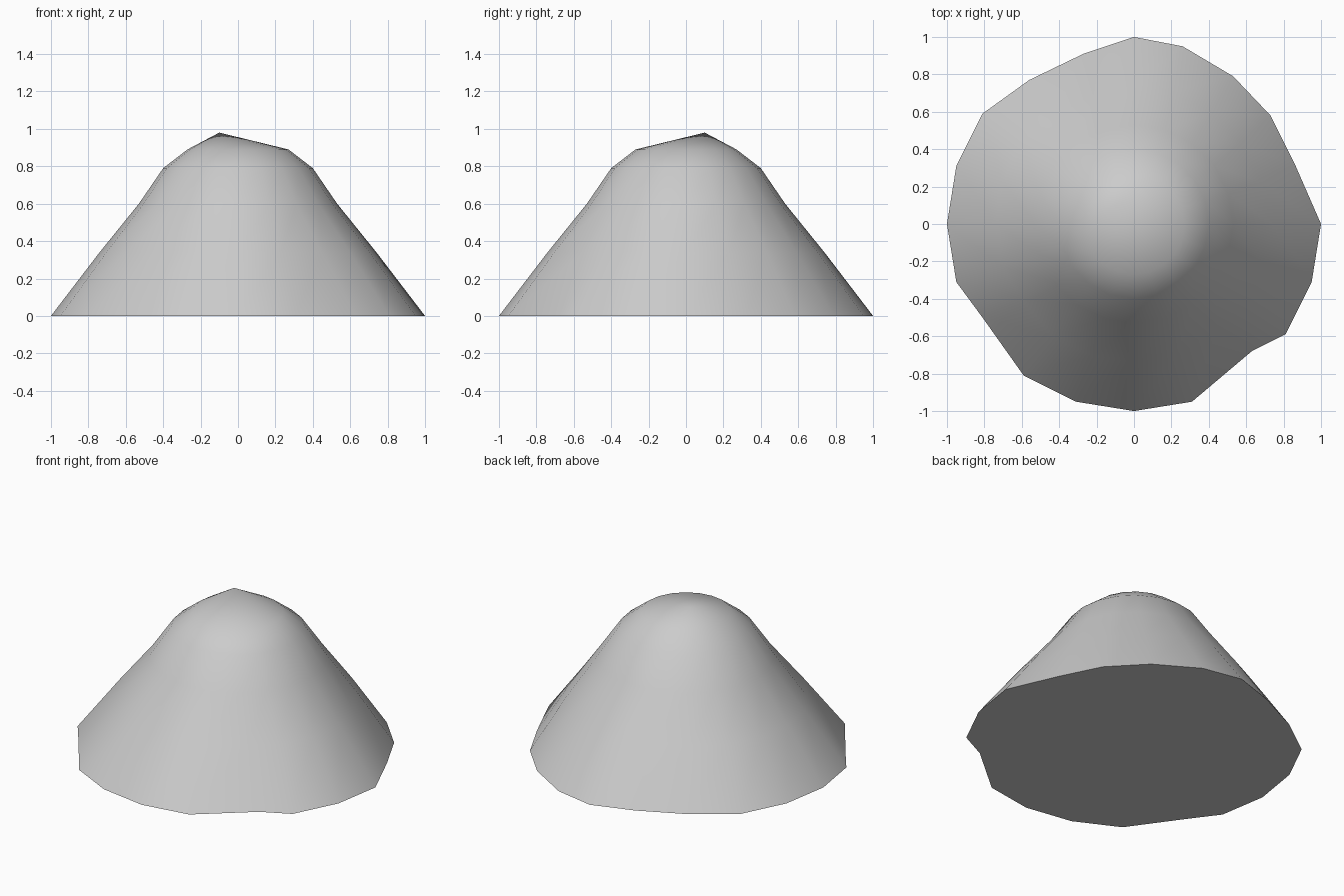
import bpy, bmesh, math

if "Cube" in bpy.data.objects:
    bpy.data.objects.remove(bpy.data.objects["Cube"])

SIDES = 20
# Uneven base outline (x, y), counter-clockwise from +x
BASE = [(1, 0), (.86, .32), (.73, .58), (.53, .79), (.26, .95),
        (0, 1), (-.27, .91), (-.56, .77), (-.81, .59), (-.95, .31),
        (-1, 0), (-.95, -.31), (-.81, -.5), (-.59, -.81), (-.31, -.95),
        (0, -1), (.31, -.95), (.63, -.68), (.81, -.59), (.95, -.31)]
# Upper rings: radius, height, share of the base's unevenness
RINGS = [(.74, .34, .5), (.53, .6, 0), (.4, .79, 0), (.27, .89, 0)]

bm = bmesh.new()
loops = [[bm.verts.new((x, y, 0)) for x, y in BASE]]
for r, z, uneven in RINGS:
    ring = []
    for i, (bx, by) in enumerate(BASE):
        a = math.tau * i / SIDES
        cx, cy = math.cos(a), math.sin(a)
        ring.append(bm.verts.new((r * (cx + (bx - cx) * uneven),
                                  r * (cy + (by - cy) * uneven), z)))
    loops.append(ring)

# Sloping sides
for low, high in zip(loops, loops[1:]):
    for i in range(SIDES):
        j = (i + 1) % SIDES
        bm.faces.new((low[i], low[j], high[j], high[i]))

# Off-centre peak and flat underside
peak = bm.verts.new((-.1, .1, .98))
for i in range(SIDES):
    bm.faces.new((loops[-1][i], loops[-1][(i + 1) % SIDES], peak))
bm.faces.new(list(reversed(loops[0])))
bmesh.ops.recalc_face_normals(bm, faces=bm.faces)

mesh = bpy.data.meshes.new("mound")
bm.to_mesh(mesh)
bm.free()
mound = bpy.data.objects.new("mound", mesh)
bpy.context.collection.objects.link(mound)
bpy.context.view_layer.objects.active = mound
mound.select_set(True)
bpy.ops.object.shade_smooth_by_angle(angle=math.radians(50))
